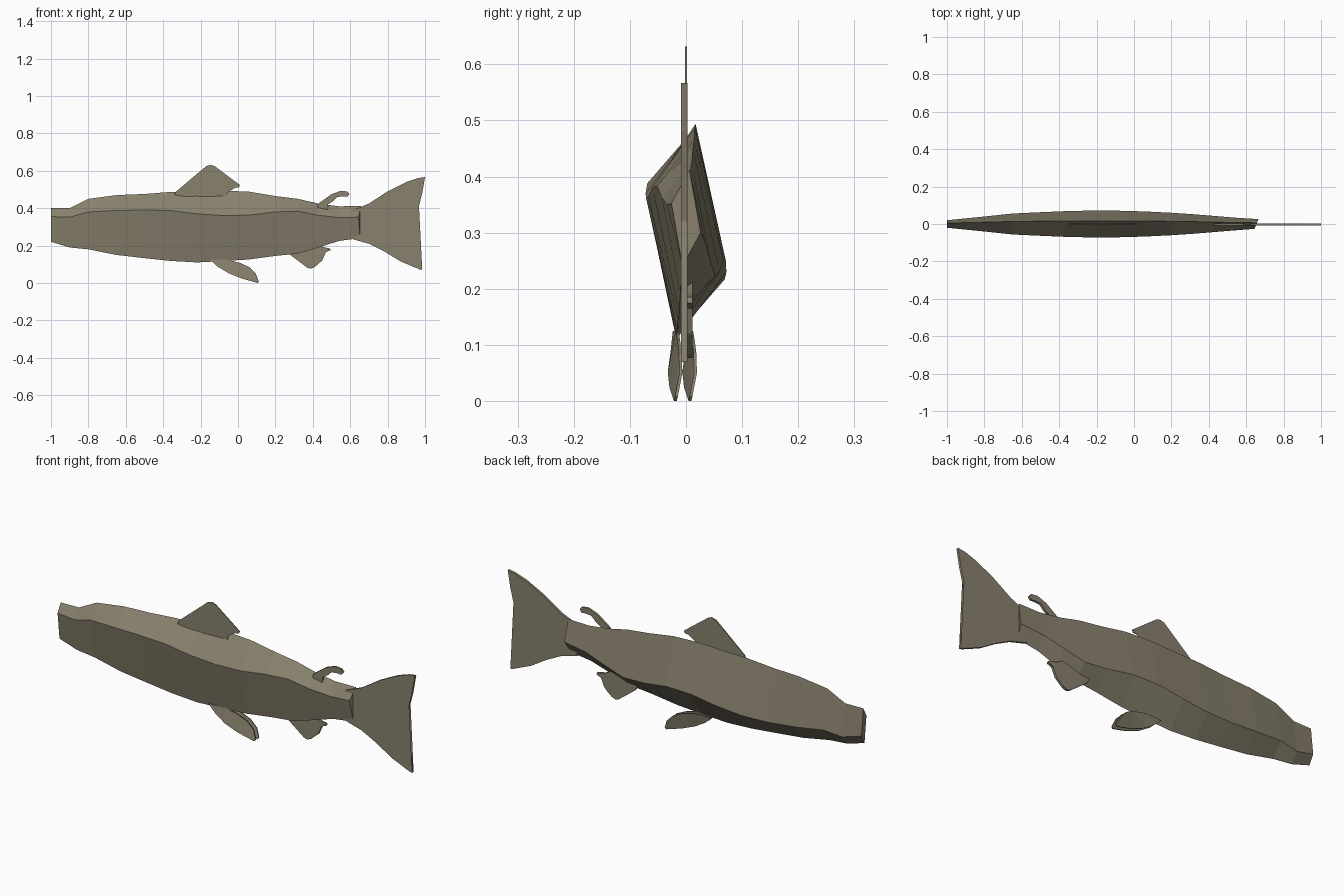
import bpy, bmesh

mat = bpy.data.materials.new("olive grey")
mat.diffuse_color = (0.25, 0.22, 0.155, 1)


def finish(name, bm):
    bmesh.ops.recalc_face_normals(bm, faces=bm.faces)
    me = bpy.data.meshes.new(name)
    bm.to_mesh(me)
    bm.free()
    me.materials.append(mat)
    ob = bpy.data.objects.new(name, me)
    bpy.context.collection.objects.link(ob)
    return ob


def plate(name, outline, y_of, thick):
    """Closed flat fin from an x-z outline; y_of gives the mid-plane y per point."""
    bm = bmesh.new()
    rings = []
    for s in (-0.5, 0.5):
        rings.append([bm.verts.new((x, y_of(i) + s * thick, z))
                      for i, (x, z) in enumerate(outline)])
    n = len(outline)
    for ring in rings:
        face = bm.faces.new(ring)
        bmesh.ops.triangulate(bm, faces=[face])
    for i in range(n):
        j = (i + 1) % n
        bm.faces.new((rings[0][i], rings[0][j], rings[1][j], rings[1][i]))
    return finish(name, bm)


# Body: skewed four-sided sections (x, top z, front ridge z, bottom z, half width)
sections = [
    (-1.00, .400, .355, .220, .020), (-.90, .400, .352, .190, .030),
    (-.80, .450, .380, .180, .040), (-.65, .470, .388, .150, .056),
    (-.50, .476, .390, .133, .063), (-.36, .487, .388, .118, .069),
    (-.22, .490, .370, .110, .072), (-.08, .494, .361, .117, .071),
    (.06, .488, .363, .126, .067), (.20, .465, .380, .145, .060),
    (.32, .450, .384, .157, .052), (.43, .425, .362, .190, .043),
    (.54, .410, .350, .225, .034), (.655, .412, .352, .240, .026),
]
bm = bmesh.new()
rings = []
for x, top, ridge, bot, w in sections:
    back = top + bot - ridge
    skew = 0.4 if x > 0.6 else 0       # the tail end is cut at a slant
    pts = [(w * .24, top), (-w, ridge), (-w * .24, bot), (w, back)]
    rings.append([bm.verts.new((x + skew * y, y, z)) for y, z in pts])
for a, b in zip(rings, rings[1:]):
    for i in range(4):
        j = (i + 1) % 4
        bm.faces.new((a[i], a[j], b[j], b[i]))
bm.faces.new(rings[0])
bm.faces.new(rings[-1])
finish("body", bm)

# Tail fin
plate("tail_fin", [
    (.61, .39), (.66, .408), (.70, .425), (.80, .49), (.90, .54), (.96, .56),
    (1.0, .567), (.985, .48), (.965, .40), (.948, .32), (.96, .24),
    (.985, .07), (.97, .073), (.87, .115), (.78, .17), (.70, .21), (.61, .235)],
    lambda i: -.003, .012)

# Dorsal fin
plate("dorsal_fin", [
    (-.34, .47), (-.33, .49), (-.17, .625), (-.145, .632), (-.125, .625),
    (.01, .524), (.005, .512), (-.045, .507), (-.055, .485), (-.06, .44)],
    lambda i: 0, .004)

# Small adipose fin, hooked
plate("adipose_fin", [
    (.42, .39), (.43, .425), (.50, .475), (.55, .493), (.585, .489),
    (.596, .475), (.585, .461), (.565, .463), (.53, .460), (.505, .435),
    (.48, .42), (.48, .39)],
    lambda i: -.003, .011)

# Anal fin
plate("anal_fin", [
    (.26, .18), (.28, .15), (.37, .082), (.39, .077), (.41, .085),
    (.45, .12), (.47, .165), (.495, .175), (.492, .185), (.45, .193), (.40, .22)],
    lambda i: .006, .012)

# Pair of leaf-shaped pelvic fins, tilted across their width
leaf = [(-.15, .125), (-.11, .088), (-.05, .052), (.02, .024), (.105, 0),
        (.112, .008), (.095, .05), (.06, .085), (.01, .108), (-.06, .125)]
tilt = [-.002, -.006, -.011, -.008, 0, .002, .010, .009, .006, .003]
for side, y0 in (("front", -.019), ("back", .007)):
    plate("pelvic_fin_" + side, leaf, lambda i, y0=y0: y0 + tilt[i], .005)
